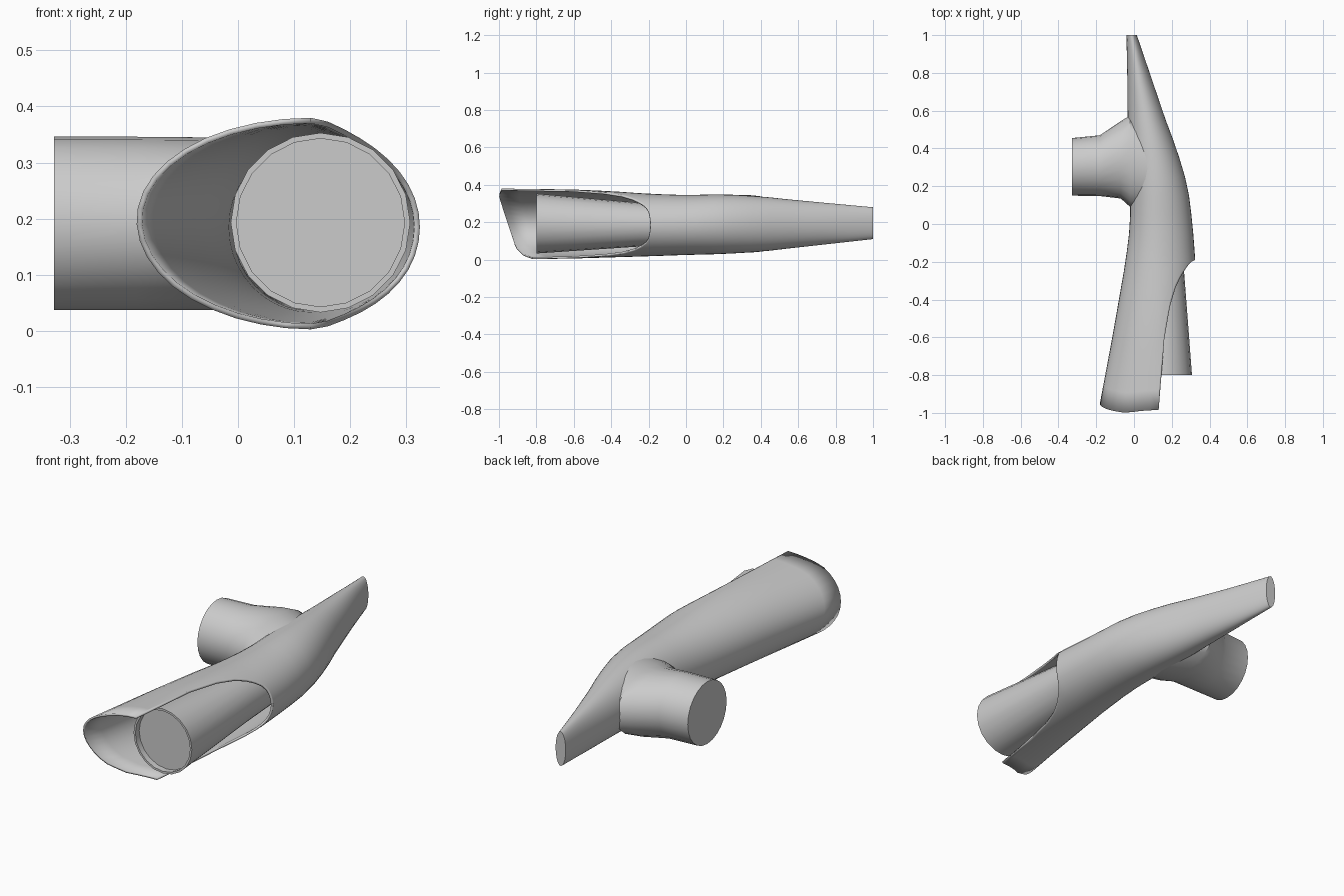
import bpy, bmesh, math

if "Cube" in bpy.data.objects:
    bpy.data.objects.remove(bpy.data.objects["Cube"])

grey = bpy.data.materials.new("plain_grey")
grey.diffuse_color = (0.6, 0.6, 0.6, 1)
grey.use_nodes = True
grey.node_tree.nodes["Principled BSDF"].inputs["Base Color"].default_value = grey.diffuse_color


def interp(table, v):
    """Piecewise-linear lookup; each row is (key, values...), keys ascending."""
    if v <= table[0][0]:
        return table[0][1:]
    for a, b in zip(table, table[1:]):
        if v <= b[0]:
            f = (v - a[0]) / (b[0] - a[0])
            return tuple(p + (q - p) * f for p, q in zip(a[1:], b[1:]))
    return table[-1][1:]


def loft(name, rings, cap_start, cap_end, wall=0):
    bm = bmesh.new()
    rows = [[bm.verts.new(p) for p in r] for r in rings]
    n = len(rows[0])
    for a, b in zip(rows, rows[1:]):
        for j in range(n):
            k = (j + 1) % n
            bm.faces.new((a[j], b[j], b[k], a[k]))
    if cap_start:
        bm.faces.new(rows[0])
    if cap_end:
        bm.faces.new(rows[-1][::-1])
    me = bpy.data.meshes.new(name)
    bm.to_mesh(me)
    bm.free()
    me.materials.append(grey)
    ob = bpy.data.objects.new(name, me)
    bpy.context.collection.objects.link(ob)
    bpy.ops.object.select_all(action='DESELECT')
    ob.select_set(True)
    bpy.context.view_layer.objects.active = ob
    bpy.ops.object.shade_smooth_by_angle(angle=math.radians(35))
    if wall:
        m = ob.modifiers.new("wall", 'SOLIDIFY')
        m.thickness = wall
        m.offset = -1
    return ob


# body sections: y, left x, middle x, right x, bottom z, top z
SECTION = [
    (-1.0, -.19, .13, .325, 0, .38), (-.6, -.115, .13, .325, .006, .375),
    (-.4, -.08, .13, .325, .012, .366), (-.2, -.045, .13, .325, .018, .352),
    (0, -.02, .13, .31, .025, .345), (.2, -.02, .125, .285, .03, .35),
    (.4, -.03, .10, .225, .042, .338), (.55, -.033, .07, .168, .06, .322),
    (.75, -.035, .03, .10, .082, .303), (1, -.04, -.012, .015, .11, .28)]
# slanted front lip (by height) and scooped right-hand opening (by cosine)
LIP = [(0, -.82), (.02, -.87), (.06, -.91), (.19, -.95), (.35, -1), (.38, -.985)]
SCOOP = [(0, -1), (.08, -.78), (.16, -.6), (.36, -.38), (.62, -.27), (.85, -.205), (1, -.19)]


def body_point(a, y):
    xl, xm, xr, zb, zt = interp(SECTION, y)
    c, s = math.cos(a), math.sin(a)
    return (xm + c * ((xr - xm) if c > 0 else (xm - xl)), y,
            (zb + zt) / 2 + s * (zt - zb) / 2)


def front_y(a):
    y = interp(LIP, .19 + .19 * math.sin(a))[0]
    c = math.cos(a)
    return max(y, interp(SCOOP, c)[0]) if c > 1e-6 else y


N = 40
angles = [2 * math.pi * i / N for i in range(N)]
rings = []
for k in range(9):      # front part runs from the cut edge to y = -0.15
    rings.append([body_point(a, front_y(a) + (-.15 - front_y(a)) * k / 8) for a in angles])
for y in (-.05, .05, .15, .25, .35, .45, .55, .65, .75, .87, 1):
    rings.append([body_point(a, y) for a in angles])
loft("main_body", rings, False, True, wall=.01)


# inner tube with recessed end plate: y, centre x, centre z, radius x, radius z
def oval_y(y, cx, cz, rx, rz, n=20):
    t = [2 * math.pi * i / n for i in range(n)]
    return [(cx + rx * math.cos(a), y, cz + rz * math.sin(a)) for a in t]


loft("inner_tube", [oval_y(*r) for r in (
    (-.77, .147, .193, .15, .15), (-.8, .147, .193, .15, .15),
    (-.8, .147, .193, .16, .16), (-.25, .147, .187, .118, .117),
    (.1, .147, .187, .1, .1))], True, True)


# side branch, flaring into the body: x, front y, back y, bottom z, top z
def oval_x(x, y0, y1, z0, z1, n=24):
    t = [2 * math.pi * i / n for i in range(n)]
    return [(x, (y0 + y1) / 2 - (y1 - y0) / 2 * math.cos(a),
             (z0 + z1) / 2 + (z1 - z0) / 2 * math.sin(a)) for a in t]


loft("side_branch", [oval_x(*r) for r in (
    (-.328, .15, .455, .037, .346), (-.18, .148, .47, .037, .346),
    (-.07, .135, .545, .037, .345), (-.02, .09, .575, .037, .343),
    (.1, .06, .5, .045, .335))], True, True)
